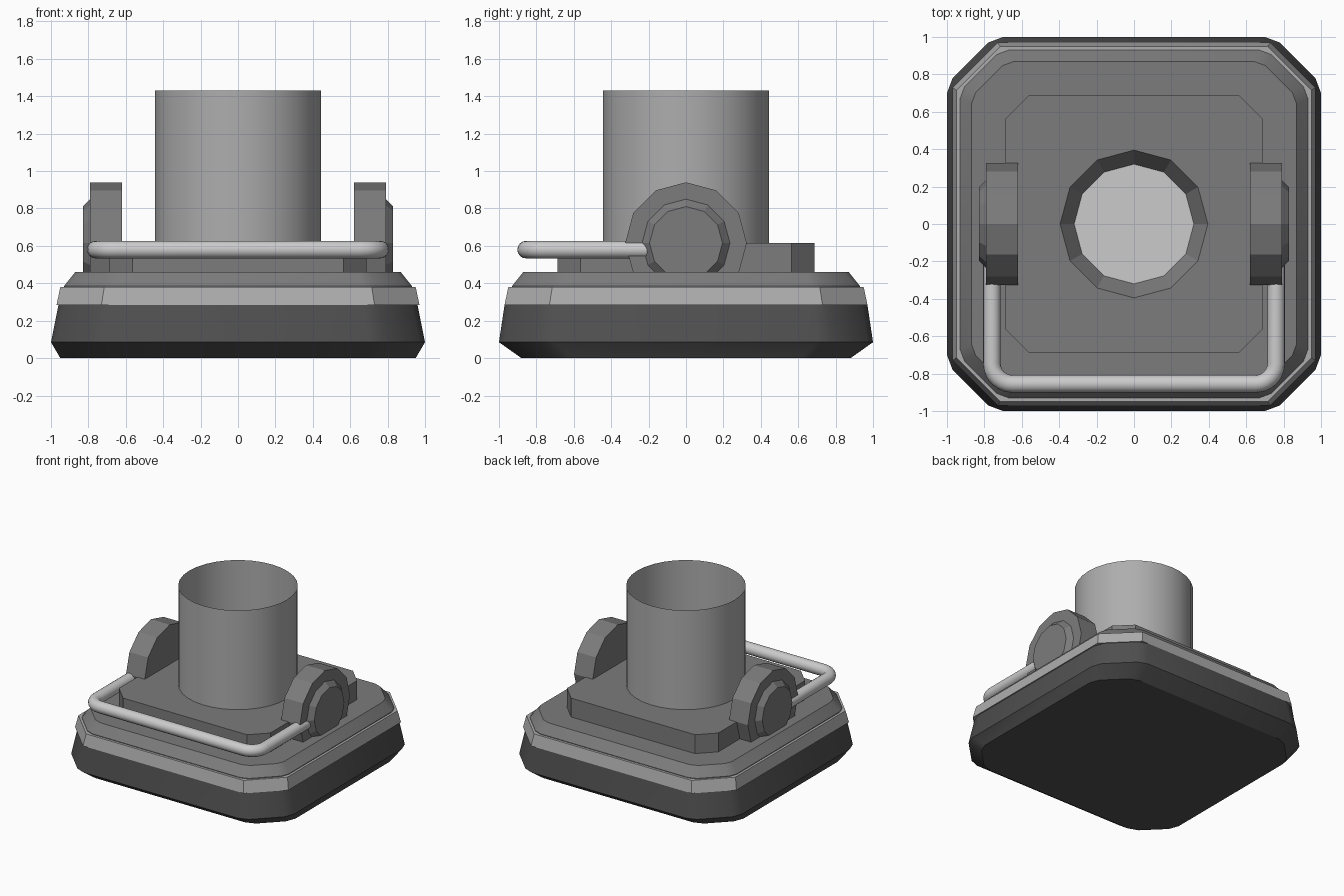
import bpy, bmesh
from math import sin, cos, pi, radians
from mathutils import Vector

if "Cube" in bpy.data.objects:
    bpy.data.objects.remove(bpy.data.objects["Cube"])


def grey(name, v):
    m = bpy.data.materials.new(name)
    m.diffuse_color = (v, v, v, 1)
    m.use_nodes = True
    m.node_tree.nodes["Principled BSDF"].inputs["Base Color"].default_value = m.diffuse_color
    return m


DARK, MID = grey("dark_rubber", 0.08), grey("body_grey", 0.2)
PALE, WHITE = grey("trim_grey", 0.42), grey("white_metal", 0.85)


def loft(name, rings, mat, cap=True, smooth=None):
    """Skin a stack of equal-length rings, optionally capping both ends."""
    bm = bmesh.new()
    rows = [[bm.verts.new(p) for p in r] for r in rings]
    n = len(rows[0])
    for a, b in zip(rows, rows[1:]):
        for i in range(n):
            j = (i + 1) % n
            bm.faces.new((a[i], a[j], b[j], b[i]))
    if cap:
        bm.faces.new(rows[0][::-1])
        bm.faces.new(rows[-1])
    if cap:
        bmesh.ops.recalc_face_normals(bm, faces=bm.faces)
    me = bpy.data.meshes.new(name)
    bm.to_mesh(me)
    bm.free()
    me.materials.append(mat)
    ob = bpy.data.objects.new(name, me)
    bpy.context.collection.objects.link(ob)
    if smooth:
        bpy.ops.object.select_all(action='DESELECT')
        bpy.context.view_layer.objects.active = ob
        ob.select_set(True)
        bpy.ops.object.shade_smooth_by_angle(angle=radians(smooth))
    return ob


def octagon(hx, hy, z, c, d=0.0):
    """Square with cut corners; d softens each cut corner with an extra point."""
    if d:
        q = [(hx, hy - c - d), (hx - .6 * d, hy - c + .6 * d),
             (hx - c + .6 * d, hy - .6 * d), (hx - c - d, hy)]
    else:
        q = [(hx, hy - c), (hx - c, hy)]
    pts = []
    for k in range(4):
        sx, sy = ((1, 1), (-1, 1), (-1, -1), (1, -1))[k]
        corner = [(sx * x, sy * y, z) for x, y in q]
        pts += corner if k % 2 == 0 else corner[::-1]
    return pts


def circle_z(r, z, n):
    return [(r * sin(2 * pi * i / n), r * cos(2 * pi * i / n), z) for i in range(n)][::-1]


def circle_x(r, x, z, n):
    return [(x, r * cos(2 * pi * i / n), z + r * sin(2 * pi * i / n)) for i in range(n)]


# Stepped housing
loft("rubber_base", [octagon(.95, .88, 0, .22, .05), octagon(1, 1, .085, .25, .05),
                     octagon(.96, .97, .285, .24, .05)], DARK, smooth=30)
loft("trim_band", [octagon(.97, .97, .285, .24), octagon(.95, .95, .38, .235)], PALE)
loft("upper_body", [octagon(.93, .93, .37, .22, .04), octagon(.93, .93, .385, .22, .04),
                    octagon(.87, .87, .46, .19, .04)], MID, smooth=30)

# Top plate with a tapered twelve-sided recess
plate = loft("top_plate", [octagon(.688, .688, .44, .125), octagon(.688, .688, .615, .125)], MID)
cutter = loft("recess_cutter", [circle_z(.32, .51, 12), circle_z(.395, .615, 12),
                                circle_z(.395, .7, 12)], MID)
cutter.hide_render = True
cutter.hide_viewport = True
mod = plate.modifiers.new("recess", 'BOOLEAN')
mod.operation = 'DIFFERENCE'
mod.solver = 'EXACT'
mod.object = cutter
bpy.context.view_layer.objects.active = plate
bpy.ops.object.modifier_apply(modifier=mod.name)
bpy.data.objects.remove(cutter)
loft("lens", [circle_z(.32, .505, 12), circle_z(.32, .513, 12)], WHITE)

# Open thin-walled tube above the recess
loft("open_tube", [circle_z(.445, .61, 32), circle_z(.445, 1.43, 32)], PALE, cap=False, smooth=40)

# Side pivots with bevelled caps
for side, s in (("left", -1), ("right", 1)):
    loft(side + "_pivot", [circle_x(.325, s * .62, .615, 12),
                           circle_x(.325, s * .79, .615, 12)], MID)
    loft(side + "_pivot_cap", [circle_x(.235, s * .785, .615, 12), circle_x(.235, s * .79, .615, 12),
                               circle_x(.195, s * .83, .615, 12)], MID)

# Bent carrying handle swept along a rounded U
X, Y, Z, R, T = .76, -.855, .58, .11, .047
arc = [(X - R + R * cos(a), Y + R - R * sin(a)) for a in (i * pi / 12 for i in range(7))]
half = [(X, -.15)] + arc
path = [Vector((x, y, Z)) for x, y in half] + [Vector((-x, y, Z)) for x, y in half[::-1]]
rings = []
for i, p in enumerate(path):
    t = (path[min(i + 1, len(path) - 1)] - path[max(i - 1, 0)])
    if i in (0, len(path) - 1):
        t = Vector((0, 1, 0))if i else Vector((0, -1, 0))
    side = t.normalized().cross(Vector((0, 0, 1)))
    rings.append([p + T * (cos(2 * pi * k / 16) * side + sin(2 * pi * k / 16) * Vector((0, 0, 1)))
                  for k in range(16)])
loft("carry_handle", rings, WHITE, smooth=40)
